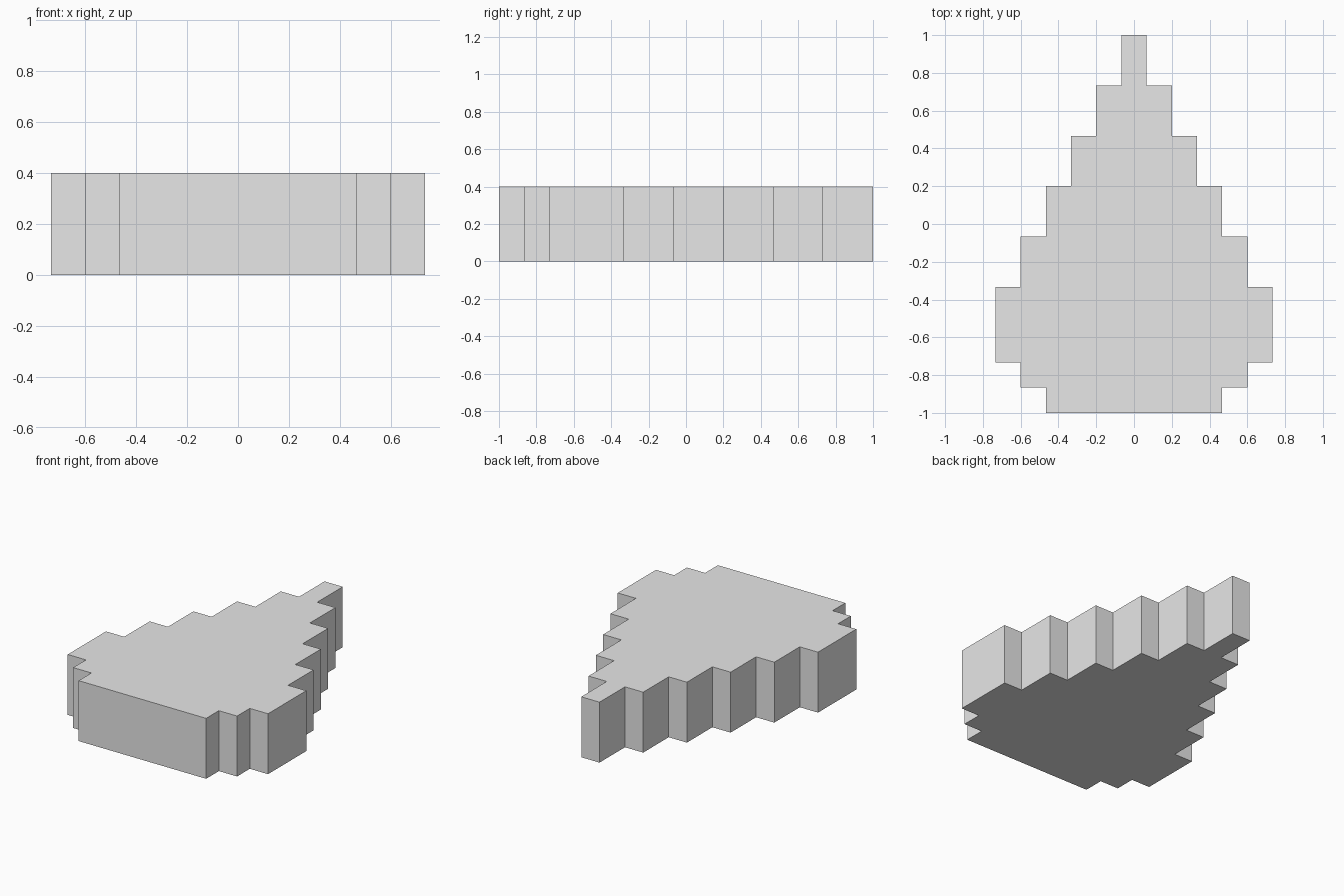
import bpy
import bmesh

cube = bpy.data.objects.get("Cube")
if cube:
    bpy.data.objects.remove(cube, do_unlink=True)

UNIT = 2 / 15          # size of one grid cell
THICKNESS = 3 * UNIT

# Rows from front to back: (half width, depth), in cells
ROWS = [(3.5, 1), (4.5, 1), (5.5, 3), (4.5, 2),
        (3.5, 2), (2.5, 2), (1.5, 2), (0.5, 2)]

# Plain grey material
grey = bpy.data.materials.new("light_grey")
grey.use_nodes = True
color = (0.8, 0.8, 0.8, 1)
grey.diffuse_color = color
grey.node_tree.nodes["Principled BSDF"].inputs["Base Color"].default_value = color

# Stepped outline: one side from front to back, then its mirror
right_side = []
y = -1.0
for half_width, depth in ROWS:
    x = half_width * UNIT
    right_side.append((x, y))
    y += depth * UNIT
    right_side.append((x, y))
outline = right_side + [(-x, y) for x, y in reversed(right_side)]

# Extrude the outline into a slab
bm = bmesh.new()
base = bm.faces.new([bm.verts.new((x, y, 0)) for x, y in outline])
extruded = bmesh.ops.extrude_face_region(bm, geom=[base], use_keep_orig=True)
top_verts = [g for g in extruded["geom"] if isinstance(g, bmesh.types.BMVert)]
bmesh.ops.translate(bm, verts=top_verts, vec=(0, 0, THICKNESS))
bmesh.ops.recalc_face_normals(bm, faces=bm.faces)

mesh = bpy.data.meshes.new("stepped_slab")
bm.to_mesh(mesh)
bm.free()
mesh.materials.append(grey)
slab = bpy.data.objects.new("stepped_slab", mesh)
bpy.context.collection.objects.link(slab)
